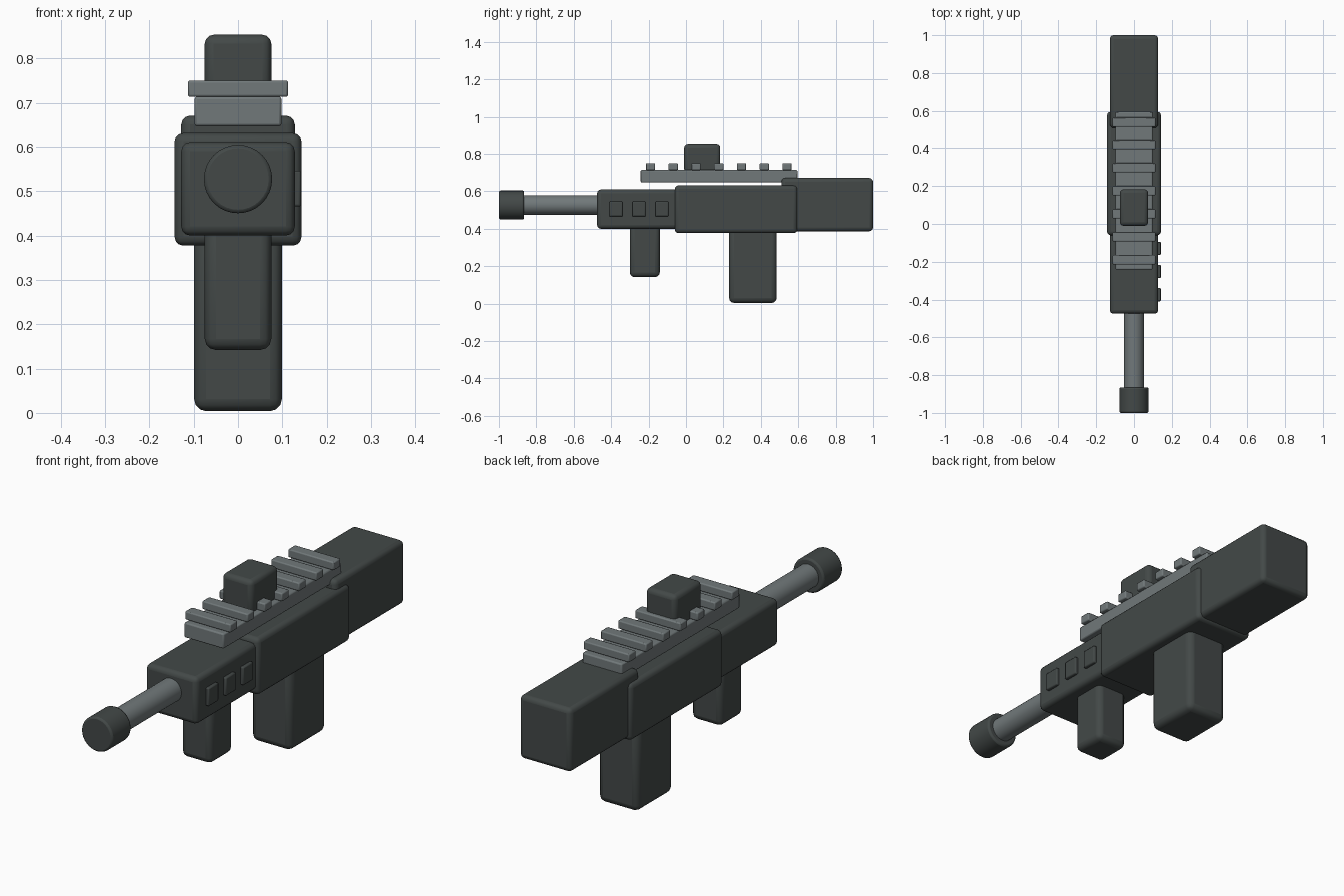
import bpy, math

if "Cube" in bpy.data.objects:
    bpy.data.objects.remove(bpy.data.objects["Cube"])


def material(name, color):
    m = bpy.data.materials.new(name)
    m.diffuse_color = (*color, 1)
    m.use_nodes = True
    m.node_tree.nodes["Principled BSDF"].inputs["Base Color"].default_value = m.diffuse_color
    return m


DARK = material("dark gunmetal", (0.056, 0.066, 0.064))
GREY = material("steel grey", (0.165, 0.19, 0.195))


def finish(ob, name, mat, bevel, segments):
    ob.name = name
    ob.data.materials.append(mat)
    if bevel:
        mod = ob.modifiers.new("rounded edges", 'BEVEL')
        mod.width = bevel
        mod.segments = segments
        mod.limit_method = 'ANGLE'
        mod.angle_limit = math.radians(40)
    bpy.ops.object.shade_smooth_by_angle(angle=math.radians(35))
    return ob


def box(name, x, y, z, mat=DARK, bevel=0.02, segments=3):
    """Rounded box spanning the given (min, max) ranges."""
    spans = (x, y, z)
    bpy.ops.mesh.primitive_cube_add(size=1, location=[(a + b) / 2 for a, b in spans])
    ob = bpy.context.object
    ob.scale = [b - a for a, b in spans]
    bpy.ops.object.transform_apply(location=False, rotation=False, scale=True)
    return finish(ob, name, mat, bevel, segments)


def tube(name, radius, y, z, mat, bevel=0):
    """Cylinder along the length of the model."""
    bpy.ops.mesh.primitive_cylinder_add(vertices=32, radius=radius, depth=y[1] - y[0],
                                        location=(0, (y[0] + y[1]) / 2, z),
                                        rotation=(math.pi / 2, 0, 0))
    return finish(bpy.context.object, name, mat, bevel, 2)


def half(w):
    return (-w, w)


# Main body sections
box("receiver", half(0.143), (-0.06, 0.595), (0.377, 0.632))
box("stock", half(0.128), (0.51, 1.0), (0.387, 0.671))
box("handguard", half(0.128), (-0.475, 0.0), (0.40, 0.61))

# Grips below the body
box("front_grip", half(0.075), (-0.30, -0.14), (0.142, 0.44), bevel=0.025)
box("magazine", half(0.099), (0.23, 0.485), (0.004, 0.42), bevel=0.027)

# Barrel and muzzle
tube("barrel", 0.052, (-0.90, -0.44), 0.527, GREY)
tube("muzzle", 0.077, (-1.0, -0.865), 0.527, DARK, 0.008)

# Top rail with evenly spaced cross bars
box("top_rail", half(0.098), (-0.242, 0.595), (0.647, 0.714), GREY, 0.006, 2)
for i in range(7):
    y = -0.19 + i * 0.1217
    box(f"rail_bar_{i + 1}", half(0.113), (y - 0.025, y + 0.025), (0.713, 0.75),
        GREY, 0.005, 2)

# Sight block on the rail
box("sight", half(0.075), (-0.01, 0.183), (0.70, 0.853), bevel=0.02)

# Buttons on the right side of the handguard
for i in range(3):
    y = -0.374 + i * 0.1225
    box(f"side_button_{i + 1}", (0.11, 0.142), (y - 0.035, y + 0.035), (0.465, 0.546),
        bevel=0.005, segments=2)
